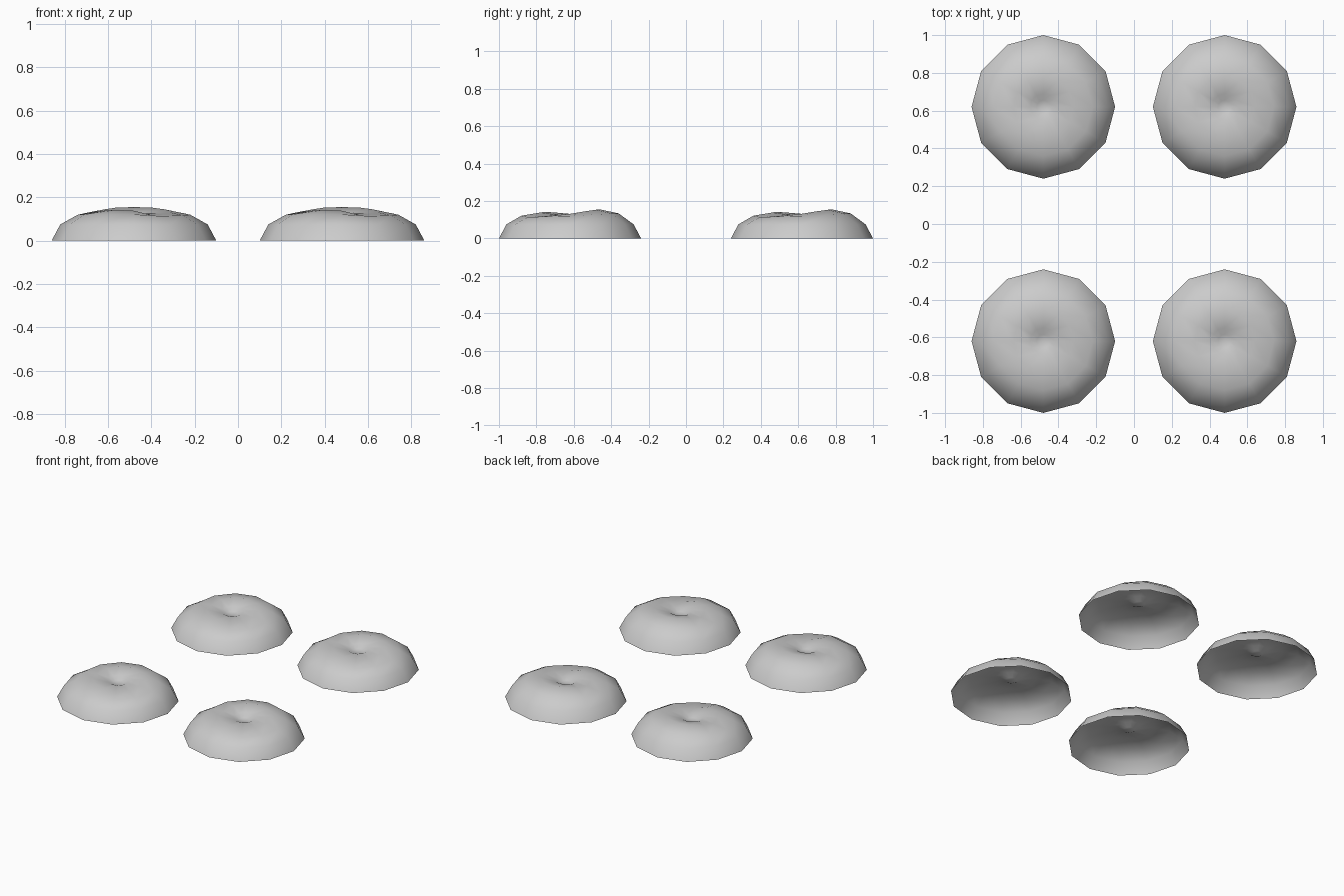
import bpy, bmesh
from math import sin, cos, pi, exp

cube = bpy.data.objects.get("Cube")
if cube:
    bpy.data.objects.remove(cube, do_unlink=True)

SIDES = 12
# Radius and height of each ring, from the rim inward, and the share of unevenness
RINGS = [(0.38, 0, 0), (0.34, 0.075, 0), (0.26, 0.122, 0.6),
         (0.16, 0.143, 1), (0.07, 0.13, 0.8), (0.035, 0.112, 0.3)]
CENTRE_HEIGHT = 0.108

grey = bpy.data.materials.new("light grey")
grey.use_nodes = True
grey.diffuse_color = (0.6, 0.6, 0.6, 1)
grey.node_tree.nodes["Principled BSDF"].inputs["Base Color"].default_value = (0.6, 0.6, 0.6, 1)


def dent(x, y, cx, cy, width, depth):
    return -depth * exp(-((x - cx) ** 2 + (y - cy) ** 2) / width ** 2)


def unevenness(x, y):
    # Higher at the back, sunken at the front left and on both flanks
    return (0.012 * y / 0.16 * (y > 0)
            + dent(x, y, 0.12, -0.15, 0.09, 0.03)
            + dent(x, y, 0.17, 0, 0.09, 0.01)
            + dent(x, y, -0.17, 0, 0.09, 0.012))


def dome_mesh():
    bm = bmesh.new()
    rings = []
    for r, z, share in RINGS:
        ring = []
        for i in range(SIDES):
            a = 2 * pi * i / SIDES
            x, y = r * cos(a), r * sin(a)
            ring.append(bm.verts.new((x, y, z + share * unevenness(x, y))))
        rings.append(ring)
    centre = bm.verts.new((0, 0, CENTRE_HEIGHT))
    for i in range(SIDES):
        j = (i + 1) % SIDES
        for low, high in zip(rings, rings[1:]):
            bm.faces.new((low[i], low[j], high[j], high[i]))
        bm.faces.new((rings[-1][i], rings[-1][j], centre))
    for f in bm.faces:
        f.smooth = True
    mesh = bpy.data.meshes.new("dimpled_dome")
    bm.to_mesh(mesh)
    bm.free()
    mesh.materials.append(grey)
    return mesh


# Four matching open domes
mesh = dome_mesh()
for side, x in (("left", 0.48), ("right", -0.48)):
    for end, y in (("front", -0.62), ("back", 0.62)):
        dome = bpy.data.objects.new(f"{end}_{side}_dome", mesh)
        dome.location = (x, y, 0)
        bpy.context.collection.objects.link(dome)
